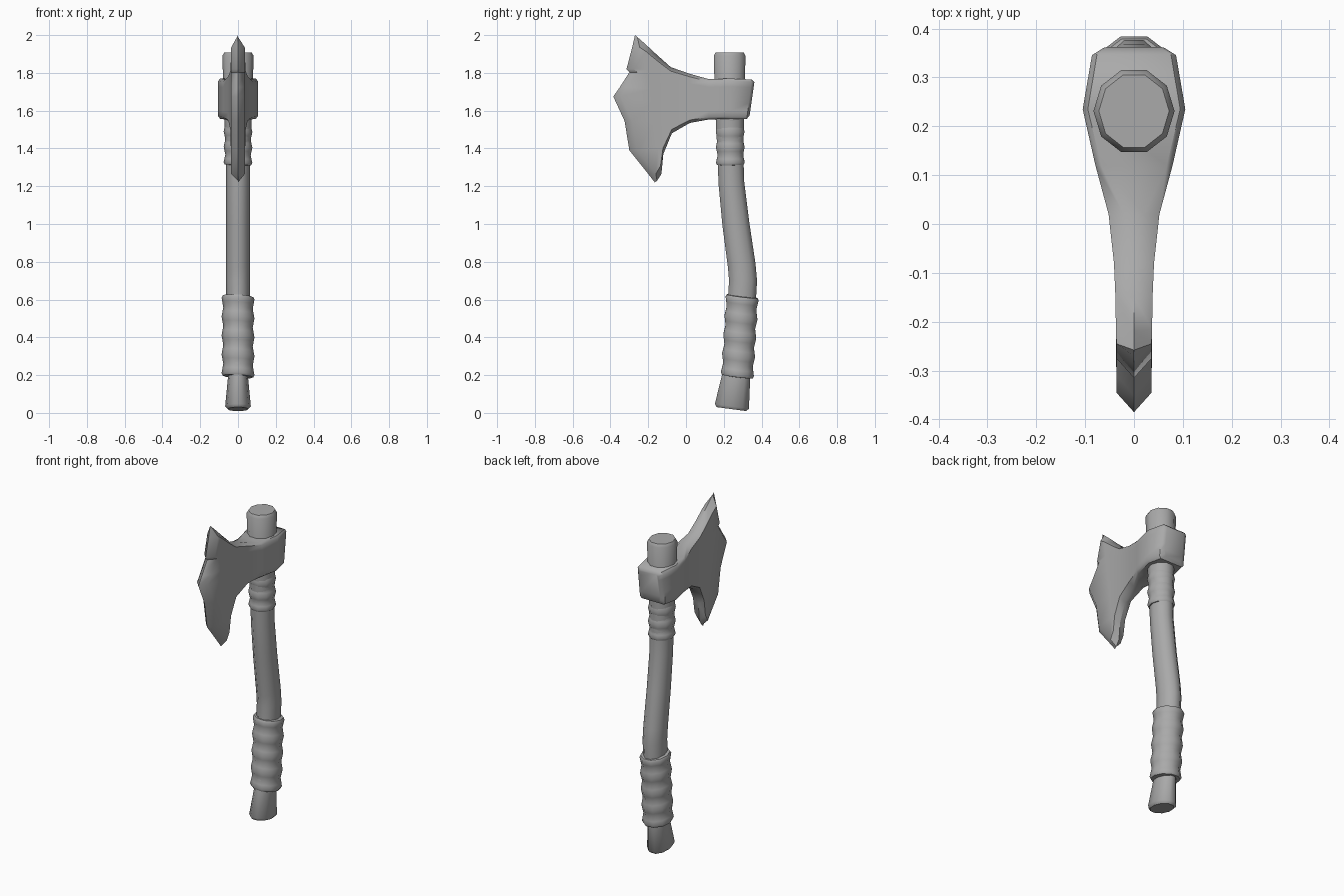
import bpy
import math
from mathutils import Vector

if "Cube" in bpy.data.objects:
    bpy.data.objects.remove(bpy.data.objects["Cube"], do_unlink=True)

grey = bpy.data.materials.new("plain grey")
grey.use_nodes = True
COLOUR = (0.4, 0.4, 0.4, 1)
grey.diffuse_color = COLOUR
grey.node_tree.nodes["Principled BSDF"].inputs["Base Color"].default_value = COLOUR


def skin(name, rings, angle):
    """Join equal rings of points into a closed, smooth-shaded solid."""
    n = len(rings[0])
    faces = [list(range(n)), list(range(len(rings) * n - n, len(rings) * n))]
    for r in range(len(rings) - 1):
        for i in range(n):
            j = (i + 1) % n
            faces.append([r * n + i, r * n + j, r * n + n + j, r * n + n + i])
    mesh = bpy.data.meshes.new(name)
    mesh.from_pydata([p for ring in rings for p in ring], [], faces)
    mesh.materials.append(grey)
    obj = bpy.data.objects.new(name, mesh)
    bpy.context.collection.objects.link(obj)
    bpy.ops.object.select_all(action='DESELECT')
    obj.select_set(True)
    bpy.context.view_layer.objects.active = obj
    bpy.ops.object.mode_set(mode='EDIT')
    bpy.ops.mesh.select_all(action='SELECT')
    bpy.ops.mesh.normals_make_consistent(inside=False)
    bpy.ops.object.mode_set(mode='OBJECT')
    bpy.ops.object.shade_smooth_by_angle(angle=math.radians(angle))
    return obj


def tube(name, path, tilt=(0, 0), sides=10):
    """Path entries are y, z, x radius, y radius; rings follow the path."""
    rings = []
    for k, (y, z, rx, ry) in enumerate(path):
        a, b = path[max(k - 1, 0)], path[min(k + 1, len(path) - 1)]
        lean = (b[0] - a[0]) / (b[1] - a[1])
        ring = []
        for i in range(sides):
            t = math.tau * i / sides
            dx, dy = rx * math.cos(t), ry * math.sin(t) / 0.95
            ring.append((dx, y + dy, z - dy * (lean + tilt[1]) - dx * tilt[0]))
        rings.append(ring)
    return skin(name, rings, 50)


# Bent wooden handle
tube("handle", [
    (0.241, 0.02, 0.055, 0.078), (0.243, 0.035, 0.068, 0.09),
    (0.266, 0.20, 0.052, 0.074), (0.29, 0.50, 0.06, 0.074),
    (0.302, 0.70, 0.064, 0.074), (0.295, 0.78, 0.064, 0.073),
    (0.264, 1.00, 0.063, 0.071), (0.24, 1.22, 0.063, 0.068),
    (0.236, 1.35, 0.064, 0.068), (0.231, 1.60, 0.074, 0.076),
    (0.231, 1.89, 0.083, 0.084), (0.231, 1.908, 0.072, 0.074)])


def wrap(name, start, end, radius, bands, tilt):
    """Leather binding: a lipped sleeve with a bulge for every band."""
    (y0, z0), (y1, z1) = start, end
    steps = bands * 4
    path = []
    for k in range(steps + 1):
        f = k / steps
        r = radius - 0.009 * math.sin(math.pi * bands * f) ** 2
        path.append((y0 + (y1 - y0) * f, z0 + (z1 - z0) * f, r, r))
    for k, (y, z, rx, ry) in ((0, path[0]), (len(path), path[-1])):
        dz = -0.012 if k == 0 else 0.012
        slope = (y1 - y0) / (z1 - z0)
        for cut in (0.006, 0.035):
            lip = (y + dz * slope, z + dz, rx - cut, ry - cut)
            path.insert(0 if k == 0 else len(path), lip)
            dz *= 1.2
    return tube(name, path, tilt)


wrap("grip_wrap", (0.272, 0.205), (0.297, 0.605), 0.087, 4, (0.06, 0.06))
wrap("neck_wrap", (0.235, 1.325), (0.233, 1.57), 0.076, 3, (0.03, 0))

# Axe head: stations from the poll to the blade.
# Each is top (y, z), bottom (y, z), half width, width kept at the rims.
stations = [
    ((0.362, 1.75), (0.337, 1.575), 0.062, 0.85),
    ((0.347, 1.765), (0.322, 1.557), 0.086, 0.88),
    ((0.235, 1.77), (0.235, 1.557), 0.105, 0.9),
    ((0.12, 1.767), (0.12, 1.553), 0.079, 0.85),
    ((0.02, 1.795), (0.02, 1.535), 0.052, 0.4),
    ((-0.08, 1.83), (-0.075, 1.48), 0.041, 0),
    ((-0.15, 1.892), (-0.12, 1.37), 0.038, 0),
    ((-0.22, 1.957), (-0.13, 1.265), 0.037, 0)]
fractions = [0, 0.06, 0.2, 0.26, 0.35, 0.45, 0.6, 0.8, 0.94, 1]
edge = [(-0.27, 2.0), (-0.285, 1.935), (-0.315, 1.82), (-0.3, 1.803),
        (-0.35, 1.725), (-0.385, 1.675), (-0.325, 1.545), (-0.3, 1.39),
        (-0.2, 1.265), (-0.165, 1.22)]


def head_ring(points, half, keep):
    """Close a row of side points into a ring mirrored across x = 0."""
    last = len(points) - 1
    widths = [half * (keep if i in (0, last) else 1) for i in range(last + 1)]
    left = [(w, y, z) for w, (y, z) in zip(widths, points)]
    return left + [(-x, y, z) for x, y, z in reversed(left)]


rings = []
for top, bottom, half, keep in stations:
    line = [Vector(top).lerp(Vector(bottom), f) for f in fractions]
    rings.append(head_ring(line, half, keep))
# Shoulder of the cutting bevel, then the sharp cutting edge itself
shoulder = [(y + 0.04, z) for y, z in edge]
shoulder[0], shoulder[-1] = (-0.258, 1.99), (-0.153, 1.23)
rings.append(head_ring(shoulder, 0.036, 0))
rings.append(head_ring(edge, 0.001, 0))
head = skin("axe_head", rings, 48)

# Merge the doubled points along the sharp rims
weld = head.modifiers.new("weld_rims", 'WELD')
weld.merge_threshold = 0.003
